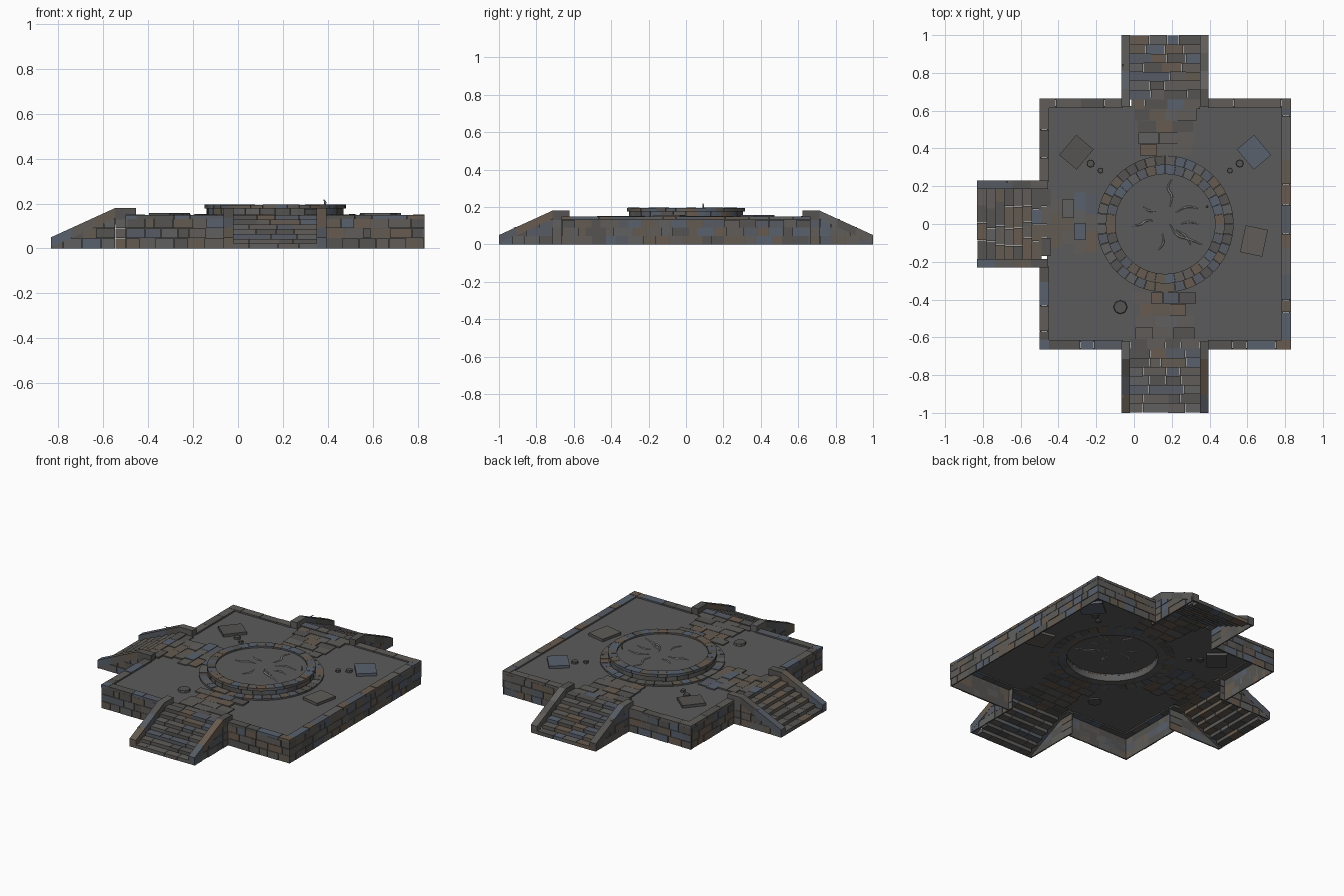
import bpy, bmesh, math, random
from mathutils import Matrix, Vector

if "Cube" in bpy.data.objects:
    bpy.data.objects.remove(bpy.data.objects["Cube"])

random.seed(4)
CX, HALF, FLOOR = 0.165, 0.665, 0.14

def material(name, c):
    m = bpy.data.materials.new(name)
    m.diffuse_color = (*c, 1)
    m.use_nodes = True
    m.node_tree.nodes["Principled BSDF"].inputs["Base Color"].default_value = m.diffuse_color
    return m

STONES = [material("stone_%d" % i, c) for i, c in enumerate([
    (.115, .108, .10), (.09, .088, .085), (.125, .105, .083), (.095, .105, .125),
    (.14, .105, .08), (.10, .12, .155), (.12, .118, .115)])]
PLAIN = material("plain_stone", (.105, .105, .105))
ROOT = material("root_wood", (.30, .29, .28))

def finish(name, bm, mats, matrix=Matrix()):
    bm.transform(matrix)
    bmesh.ops.recalc_face_normals(bm, faces=bm.faces)
    me = bpy.data.meshes.new(name)
    bm.to_mesh(me)
    bm.free()
    for m in mats:
        me.materials.append(m)
    ob = bpy.data.objects.new(name, me)
    bpy.context.collection.objects.link(ob)
    return ob

def hexa(bm, low, high, mi=None):
    """Six-sided stone from a lower and an upper quad."""
    mi = random.choice([0, 0, 1, 1, 2, 3, 4, 5, 6]) if mi is None else mi
    v = [bm.verts.new(p) for p in (*low, *high)]
    for q in ((3, 2, 1, 0), (4, 5, 6, 7), (0, 1, 5, 4), (1, 2, 6, 5), (2, 3, 7, 6), (3, 0, 4, 7)):
        bm.faces.new([v[i] for i in q]).material_index = mi

def box(bm, x0, x1, y0, y1, z0, z1):
    q = ((x0, y0), (x1, y0), (x1, y1), (x0, y1))
    hexa(bm, [(*p, z0) for p in q], [(*p, z1) for p in q])

def cuts(a, b, size):
    """Irregular split of an interval into stone lengths."""
    n = max(1, round((b - a) / size))
    s = (b - a) / n
    pts = [a] + [a + s * (i + random.uniform(-.28, .28)) for i in range(1, n)] + [b]
    return list(zip(pts, pts[1:]))

ROWS = [(0, .046), (.046, .091), (.091, .133), (.133, .185)]

def brick_wall(bm, a, b, top, y, out):
    """Courses of bricks along local x, facing out along y, trimmed to top(x)."""
    for z0, z1 in ROWS:
        for u0, u1 in cuts(a, b, .075):
            g = .0012
            p, q = u0 + g, u1 - g
            if top(p) < z0 + .002 and top(q) < z0 + .002:
                continue
            tp, tq = [max(z0, min(z1 - .002, top(t))) for t in (p, q)]
            yo = y - out * random.uniform(0, .003)
            yi = y - out * .009
            hexa(bm, [(p, yo, z0), (q, yo, z0), (q, yi, z0), (p, yi, z0)],
                 [(p, yo, tp), (q, yo, tq), (q, yi, tq), (p, yi, tp)])

def backing(bm, a, b, top, y):
    bm.faces.new([bm.verts.new(p) for p in
                  ((a, y, 0), (b, y, 0), (b, y, top(b)), (a, y, top(a)))]).material_index = 1

def arc_stones(bm, n, r0, r1, z0, z1, gap=.006):
    for i in range(n):
        mi = random.randrange(7)
        a0, a1 = math.tau * i / n, math.tau * (i + 1) / n - gap
        dz = random.uniform(-.0015, .0015)
        for k in range(2):
            s, e = a0 + (a1 - a0) * k / 2, a0 + (a1 - a0) * (k + 1) / 2
            q = [(CX + r * math.cos(t), r * math.sin(t)) for r, t in ((r0, s), (r1, s), (r1, e), (r0, e))]
            hexa(bm, [(*p, z0) for p in q], [(*p, z1 + dz) for p in q], mi)

# hollow platform walls and coping, one side at a time (only the right side has no stairs)
for name, ang, stairs in (("front", 0, True), ("right", 90, False), ("back", 180, True), ("left", 270, True)):
    bm = bmesh.new()
    flat = lambda x: .133
    for a, b in ([(-HALF, -.225), (.225, HALF)] if stairs else [(-HALF, HALF)]):
        brick_wall(bm, a, b, flat, -HALF, -1)
        backing(bm, a, b, flat, -HALF + .009)
        ca, cb = (a + .05 if a == -HALF else a), b
        for u0, u1 in cuts(ca, cb, .12):
            box(bm, u0 + .001, u1 - .001, -HALF, -HALF + .05, .132, .149 + random.uniform(-.001, .002))
    # the coping corner block
    box(bm, -HALF, -HALF + .049, -HALF, -HALF + .05, .132, .15)
    M = Matrix.Translation((CX, 0, 0)) @ Matrix.Rotation(math.radians(ang), 4, 'Z')
    finish(name + "_wall", bm, STONES, M)

# floor with a round opening under the basin
bm = bmesh.new()
N, H = 64, HALF - .04
inner, outer = [], []
for i in range(N):
    c, s = math.cos(math.tau * i / N), math.sin(math.tau * i / N)
    k = H / max(abs(c), abs(s))
    inner.append(bm.verts.new((CX + .265 * c, .265 * s, FLOOR)))
    outer.append(bm.verts.new((CX + k * c, k * s, FLOOR)))
for i in range(N):
    j = (i + 1) % N
    bm.faces.new((inner[i], outer[i], outer[j], inner[j]))
finish("floor", bm, [PLAIN])

# staircases: local x across, y inward from the foot
rail_top = lambda y: .05 + .13 * min(1, max(0, y) / .285)
for name, loc, ang in (("front", (CX, -1, 0), 0), ("back", (CX, 1, 0), 180), ("left", (-.832, 0, 0), -90)):
    M = Matrix.Translation(loc) @ Matrix.Rotation(math.radians(ang), 4, 'Z')
    # treads
    bm = bmesh.new()
    d = .336 / 7
    for k in range(7):
        z = .15 * (k + 1) / 7
        for u0, u1 in cuts(-.187, .187, .1):
            box(bm, u0 + .001, u1 - .001, k * d + random.uniform(0, .003), (k + 1) * d + .006, z - .0225, z)
    finish(name + "_steps", bm, STONES, M)
    # cheek walls with sloping capstones
    bm = bmesh.new()
    for side in (-1, 1):
        sub = bmesh.new()
        skin = lambda y: rail_top(y) - .016
        brick_wall(sub, 0, .285, skin, .23 * side, side)
        brick_wall(sub, .285, .375, skin, .23 * side, side)
        backing(sub, 0, .285, skin, .221 * side)
        # local wall axis x runs inward, so swap the axes
        for v in sub.verts:
            v.co.x, v.co.y = v.co.y, v.co.x
        tmp = bpy.data.meshes.new("tmp")
        sub.to_mesh(tmp)
        sub.free()
        bm.from_mesh(tmp)
        bpy.data.meshes.remove(tmp)
        x0, x1 = sorted((.23 * side, .185 * side))
        for y0, y1, t in ((0, .095, .045), (.095, .19, .045), (.19, .285, .045), (.285, .378, .05)):
            hexa(bm, [(x0, y0, rail_top(y0) - t), (x1, y0, rail_top(y0) - t), (x1, y1, rail_top(y1) - t), (x0, y1, rail_top(y1) - t)],
                 [(x0, y0, rail_top(y0)), (x1, y0, rail_top(y0)), (x1, y1, rail_top(y1)), (x0, y1, rail_top(y1))])
        # foot block closing the front end
        box(bm, x0, x1, 0, .01, 0, .03)
    finish(name + "_stair_cheeks", bm, STONES, M)
    # paved path to the basin
    bm = bmesh.new()
    n = 5
    for k in range(n):
        y0, y1 = .33 + k * .062, .33 + (k + 1) * .062
        w = .185 if k < 1 else random.uniform(.13, .18)
        for u0, u1 in cuts(-w, w * random.uniform(.8, 1), .09):
            box(bm, u0 + .001, u1 - .001, y0, y1 - .002, .134, .147 + random.uniform(-.003, .003))
    finish(name + "_path", bm, STONES, M)

# round basin: flat paving ring, drum course, capstones
for name, args in (("basin_paving", (40, .312, .362, .138, .151)),
                   ("basin_drum", (28, .268, .305, .14, .178)),
                   ("basin_capstones", (36, .264, .315, .177, .195, .004))):
    bm = bmesh.new()
    arc_stones(bm, *args)
    finish(name, bm, STONES)

bm = bmesh.new()
bmesh.ops.create_circle(bm, cap_ends=True, segments=64, radius=.265)
top = bmesh.ops.extrude_edge_only(bm, edges=bm.edges[:])
for v in [e for e in top["geom"] if isinstance(e, bmesh.types.BMVert)]:
    v.co.z -= .045
finish("basin_bed", bm, [PLAIN], Matrix.Translation((CX, 0, .185)))

# loose slabs and pebbles on the floor
for i, (x, y, w, l, rot) in enumerate([(-.305, .38, .12, .14, -40), (.635, .38, .12, .14, 40), (.635, -.09, .12, .145, -12)]):
    bm = bmesh.new()
    box(bm, -w / 2, w / 2, -l / 2, l / 2, -.016, .016)
    finish("loose_slab_%d" % i, bm, STONES,
           Matrix.Translation((x, y, .141)) @ Matrix.Rotation(math.radians(rot), 4, 'Z'))
for i, (x, y, r) in enumerate([(-.072, -.44, .04), (-.23, .32, .022), (-.178, .283, .016), (.56, .32, .022), (.508, .283, .016)]):
    bm = bmesh.new()
    bmesh.ops.create_cone(bm, cap_ends=True, segments=8, radius1=r, radius2=r * .85, depth=.024)
    finish("pebble_%d" % i, bm, [STONES[1]], Matrix.Translation((x, y, .141)))

# roots creeping over the basin bed, plus one upright twig
cu = bpy.data.curves.new("roots", 'CURVE')
cu.dimensions, cu.bevel_depth, cu.bevel_resolution, cu.resolution_u = '3D', .005, 1, 4
B = .186
for pts in ([(.2, .24, B), (.18, .19, B), (.2, .15, B), (.19, .09, B)],
            [(.35, .08, B), (.28, .09, B), (.22, .06, B)], [(.34, .0, B), (.29, .01, B), (.25, .0, B)],
            [(.19, 0, B), (.23, -.06, B + .004), (.29, -.08, B), (.36, -.11, B)],
            [(.22, -.03, B), (.27, -.06, B), (.3, -.11, B)],
            [(-.01, -.01, B), (.04, .0, B), (.06, .015, B), (.11, .02, B)],
            [(.05, .09, B), (.08, .07, B), (.12, .07, B)],
            [(.13, -.14, B), (.155, -.1, B), (.15, -.05, B)],
            [(.385, .09, B), (.388, .092, .205), (.382, .09, .218)]):
    sp = cu.splines.new('BEZIER')
    sp.bezier_points.add(len(pts) - 1)
    for i, (b, p) in enumerate(zip(sp.bezier_points, pts)):
        b.co, b.radius = p, 1.1 if 0 < i < len(pts) - 1 else .4
        b.handle_left_type = b.handle_right_type = 'AUTO'
cu.materials.append(ROOT)
bpy.context.collection.objects.link(bpy.data.objects.new("roots", cu))
